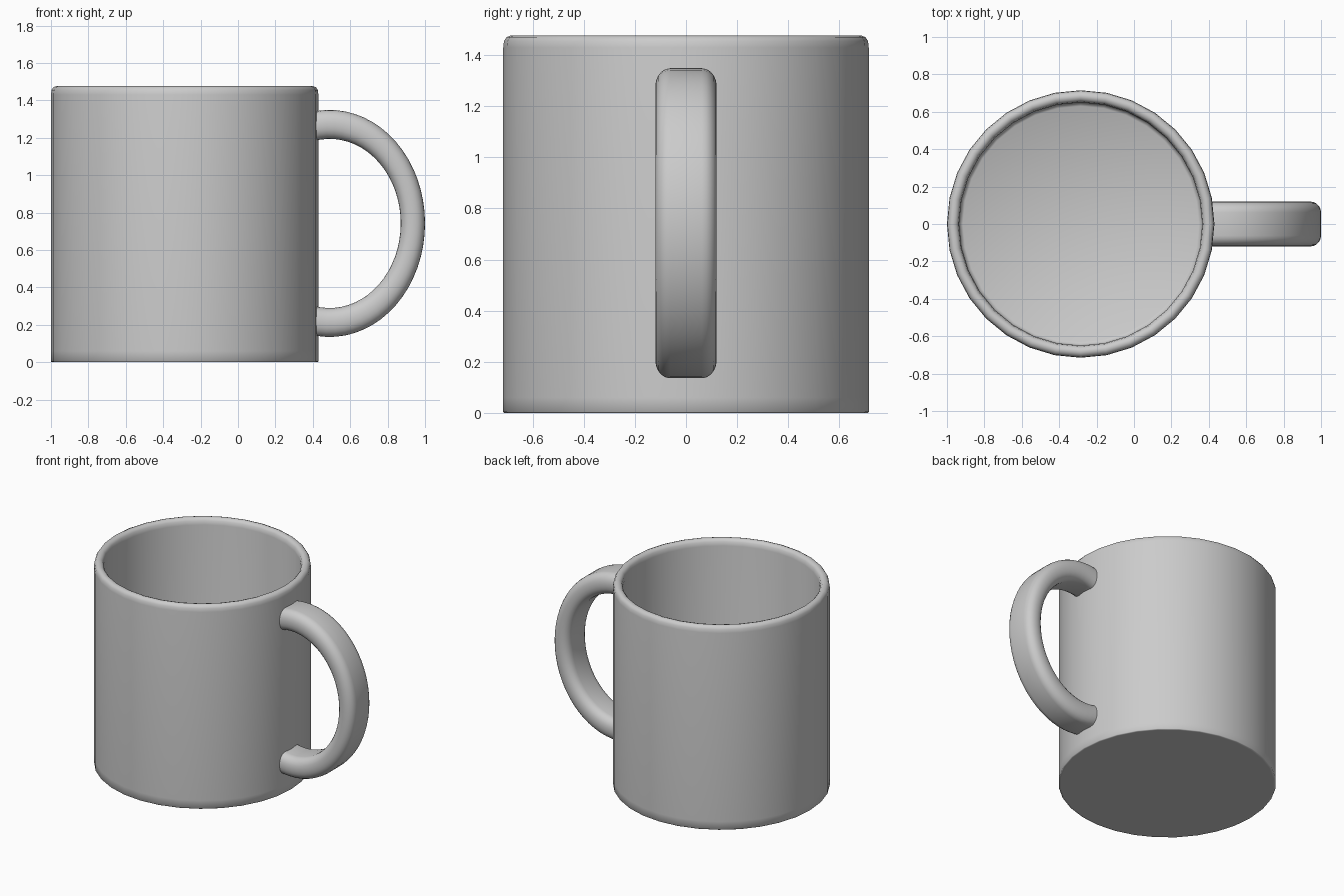
import bpy
import bmesh
from math import sin, cos, pi, radians, acos

if "Cube" in bpy.data.objects:
    bpy.data.objects.remove(bpy.data.objects["Cube"])

CX = -0.285      # axis of the cup
SIDES = 32


def skin_rings(name, rings, cap_ends=True):
    """Bridge a list of closed vertex rings into a smooth-shaded object."""
    bm = bmesh.new()
    loops = [[bm.verts.new(p) for p in ring] for ring in rings]
    n = len(loops[0])
    for a, b in zip(loops, loops[1:]):
        for i in range(n):
            j = (i + 1) % n
            bm.faces.new((a[i], a[j], b[j], b[i]))
    if cap_ends:
        bm.faces.new(loops[0])
        bm.faces.new(loops[-1])
    bmesh.ops.recalc_face_normals(bm, faces=bm.faces)
    mesh = bpy.data.meshes.new(name)
    bm.to_mesh(mesh)
    bm.free()
    ob = bpy.data.objects.new(name, mesh)
    bpy.context.collection.objects.link(ob)
    bpy.ops.object.select_all(action='DESELECT')
    ob.select_set(True)
    bpy.context.view_layer.objects.active = ob
    bpy.ops.object.shade_smooth_by_angle(angle=radians(55))
    return ob


# Cup: profile (radius, z) from the underside, up over the rim, down to the floor
profile = [(0.70, 0), (0.711, 0), (0.715, 0.004), (0.715, 0.06),
           (0.715, 1.43), (0.712, 1.455), (0.702, 1.47), (0.685, 1.477),
           (0.667, 1.472), (0.655, 1.458), (0.65, 1.43),
           (0.65, 0.10), (0.646, 0.08), (0.63, 0.07)]
skin_rings("mug_body", [
    [(CX + r * cos(2 * pi * i / SIDES), r * sin(2 * pi * i / SIDES), z)
     for i in range(SIDES)]
    for r, z in profile])

# Handle cross-section (outward offset, y): rounded rectangle
half_t, half_w, corner, steps = 0.065, 0.12, 0.058, 5
section = []
for k, (su, sv) in enumerate([(1, 1), (-1, 1), (-1, -1), (1, -1)]):
    for s in range(steps + 1):
        a = pi / 2 * (k + s / steps)
        section.append((su * (half_t - corner) + corner * cos(a),
                        sv * (half_w - corner) + corner * sin(a)))

# Handle: section swept round an arc stretched upwards, ends sunk in the wall
HX, HZ, RADIUS, STRETCH = 0.49, 0.742, 0.445, 1.19
end = acos((0.385 - HX) / RADIUS)
count = 36
rings = []
for i in range(count + 1):
    t = -end + 2 * end * i / count
    rings.append([(HX + (RADIUS + u) * cos(t), v,
                   HZ + STRETCH * (RADIUS + u) * sin(t)) for u, v in section])
skin_rings("mug_handle", rings)
